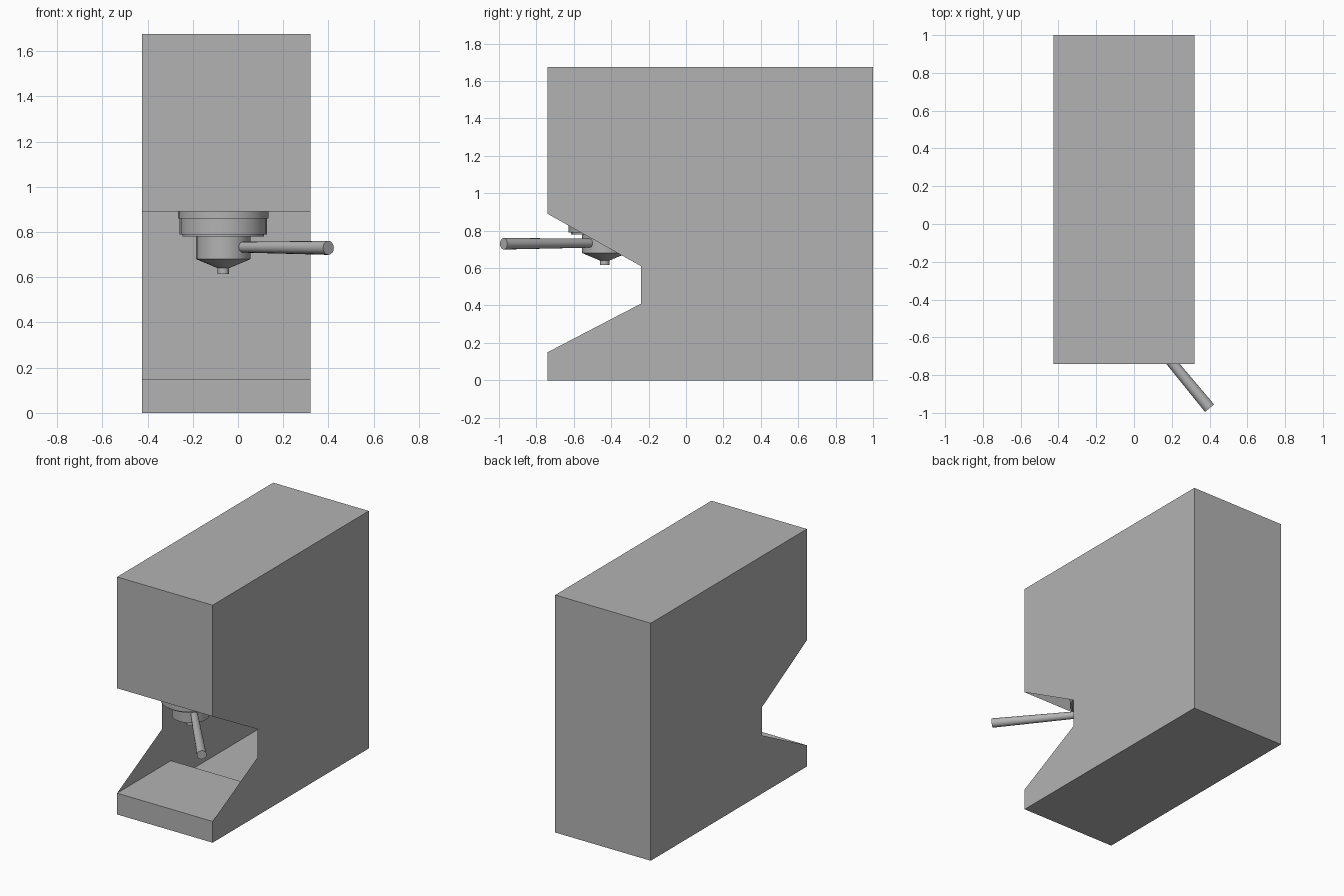
import bpy, bmesh, math
from mathutils import Vector

if "Cube" in bpy.data.objects:
    bpy.data.objects.remove(bpy.data.objects["Cube"])

grey = bpy.data.materials.new("plain_grey")
grey.diffuse_color = (0.45, 0.45, 0.45, 1)
grey.use_nodes = True
grey.node_tree.nodes["Principled BSDF"].inputs["Base Color"].default_value = grey.diffuse_color

X0, X1 = -0.425, 0.32
HEAD = (-0.065, -0.435)


def finish(name, bm):
    me = bpy.data.meshes.new(name)
    bm.to_mesh(me)
    bm.free()
    me.materials.append(grey)
    ob = bpy.data.objects.new(name, me)
    bpy.context.collection.objects.link(ob)
    return ob


def sheet(name, a, b):
    """Flat panel spanning the casing width between two (y, z) points."""
    bm = bmesh.new()
    pts = [(X0, *a), (X1, *a), (X1, *b), (X0, *b)]
    bm.faces.new([bm.verts.new(p) for p in pts])
    return finish(name, bm)


def lathe(name, profile, sides=24):
    """Closed turned part around the head axis from (radius, z) points."""
    bm = bmesh.new()
    rings = []
    for r, z in profile:
        rings.append([bm.verts.new((HEAD[0] + r * math.cos(2 * math.pi * i / sides),
                                    HEAD[1] + r * math.sin(2 * math.pi * i / sides), z))
                      for i in range(sides)])
    for lo, hi in zip(rings, rings[1:]):
        for i in range(sides):
            j = (i + 1) % sides
            bm.faces.new((lo[i], lo[j], hi[j], hi[i]))
    bm.faces.new(rings[0][::-1])
    bm.faces.new(rings[-1])
    return finish(name, bm)


# Side panels with the notched front
outline = [(-0.74, 0), (1, 0), (1, 1.675), (-0.74, 1.675),
           (-0.74, 0.89), (-0.24, 0.61), (-0.24, 0.41), (-0.74, 0.15)]
for name, x, step in (("right_panel", X1, 1), ("left_panel", X0, -1)):
    bm = bmesh.new()
    bm.faces.new([bm.verts.new((x, y, z)) for y, z in outline[::step]])
    finish(name, bm)

# Panels of the hollow casing
sheet("bottom_panel", (1, 0), (-0.74, 0))
sheet("back_panel", (1, 1.675), (1, 0))
sheet("top_panel", (-0.74, 1.675), (1, 1.675))
sheet("upper_front_panel", (-0.74, 0.89), (-0.74, 1.675))
sheet("base_front_panel", (-0.74, 0), (-0.74, 0.15))
sheet("cup_shelf", (-0.74, 0.15), (-0.14, 0.15))

# Brewing head
lathe("head_collar", [(0.18, 0.78), (0.18, 0.79), (0.193, 0.79), (0.193, 0.86),
                      (0.2, 0.86), (0.2, 0.9)])
# Filter basket with funnel and spout
lathe("filter_basket", [(0.025, 0.615), (0.025, 0.64), (0.12, 0.68), (0.12, 0.78)])

# Handle, slightly thicker at the outer end
start, end = Vector((0.02, -0.515, 0.733)), Vector((0.4, -0.975, 0.73))
axis = end - start
bm = bmesh.new()
bmesh.ops.create_cone(bm, cap_ends=True, segments=16, radius1=0.024, radius2=0.031,
                      depth=axis.length)
handle = finish("handle", bm)
handle.rotation_euler = axis.to_track_quat('Z', 'Y').to_euler()
handle.location = (start + end) / 2

# Soften the round parts
for name in ("head_collar", "filter_basket", "handle"):
    ob = bpy.data.objects[name]
    bpy.ops.object.select_all(action='DESELECT')
    ob.select_set(True)
    bpy.context.view_layer.objects.active = ob
    bpy.ops.object.shade_smooth_by_angle(angle=math.radians(30))
